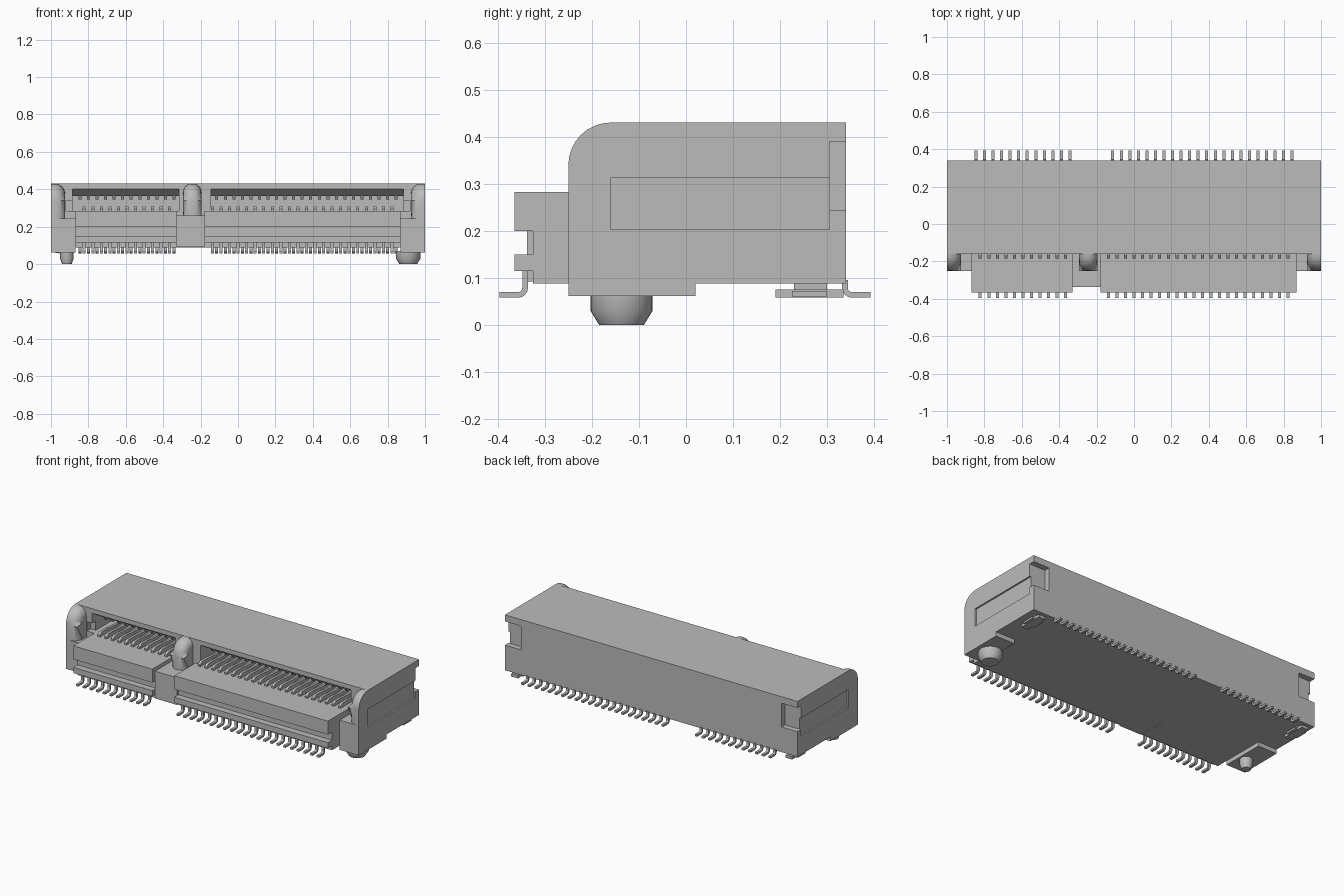
import bpy, bmesh, math

if "Cube" in bpy.data.objects:
    bpy.data.objects.remove(bpy.data.objects["Cube"], do_unlink=True)

grey = bpy.data.materials.new("light_grey")
grey.use_nodes = True
COLOUR = (0.5, 0.5, 0.5, 1)
grey.diffuse_color = COLOUR
grey.node_tree.nodes["Principled BSDF"].inputs["Base Color"].default_value = COLOUR


def finish(bm, name):
    bmesh.ops.recalc_face_normals(bm, faces=bm.faces)
    me = bpy.data.meshes.new(name)
    bm.to_mesh(me)
    bm.free()
    me.materials.append(grey)
    ob = bpy.data.objects.new(name, me)
    bpy.context.collection.objects.link(ob)
    return ob


def add_prism(bm, profile, x0, x1):
    """Extrude a (y, z) outline from x0 to x1."""
    a = [bm.verts.new((x0, y, z)) for y, z in profile]
    b = [bm.verts.new((x1, y, z)) for y, z in profile]
    n = len(a)
    bm.faces.new(a)
    bm.faces.new(b[::-1])
    for i in range(n):
        bm.faces.new((a[i], b[i], b[(i + 1) % n], a[(i + 1) % n]))


def rect(y0, y1, z0, z1):
    return [(y0, z0), (y1, z0), (y1, z1), (y0, z1)]


def prisms(name, items):
    bm = bmesh.new()
    for profile, x0, x1 in items:
        add_prism(bm, profile, x0, x1)
    return finish(bm, name)


def smooth(ob):
    bpy.ops.object.select_all(action='DESELECT')
    ob.select_set(True)
    bpy.context.view_layer.objects.active = ob
    bpy.ops.object.shade_smooth_by_angle(angle=math.radians(35))


def cut(ob, items):
    """Subtract prisms one after the other and remove the helpers."""
    for item in items:
        tool = prisms("cutter", [item])
        tool.hide_render = True
        mod = ob.modifiers.new("cut", 'BOOLEAN')
        mod.operation, mod.solver, mod.object = 'DIFFERENCE', 'EXACT', tool
        bpy.ops.object.select_all(action='DESELECT')
        bpy.context.view_layer.objects.active = ob
        ob.select_set(True)
        bpy.ops.object.modifier_apply(modifier=mod.name)
        bpy.data.objects.remove(tool, do_unlink=True)


# Main housing with card slot, side panels and rear corner notches
housing = prisms("housing", [(rect(-0.16, 0.34, 0.088, 0.43), -1, 1)])
slot = [(-0.2, 0.283), (0.12, 0.283), (0.12, 0.365), (-0.1, 0.365), (-0.16, 0.402), (-0.2, 0.402)]
mouth = rect(-0.2, -0.125, 0.2831, 0.34)
cuts = [(slot, -0.885, -0.315), (slot, -0.145, 0.885),
        (mouth, -0.92, -0.8), (mouth, 0.8, 0.92)]
for s in (-1, 1):
    for prof, inner in ((rect(0.305, 0.36, 0.243, 0.39), 0.89),
                        (rect(-0.159, 0.305, 0.203, 0.313), 0.99)):
        cuts.append((prof, min(s * inner, s * 1.1), max(s * inner, s * 1.1)))
cut(housing, cuts)

# Front tongue with stepped lip, split by a lower bridge
tongue = [(-0.16, 0.088), (-0.325, 0.088), (-0.325, 0.115), (-0.365, 0.115),
          (-0.365, 0.15), (-0.325, 0.15), (-0.325, 0.2), (-0.365, 0.2),
          (-0.365, 0.283), (-0.16, 0.283)]
prisms("tongue", [(tongue, -0.87, -0.33), (tongue, -0.18, 0.87)])
prisms("bridge", [(rect(-0.338, -0.16, 0.092, 0.26), -0.33, -0.18)])

# End blocks and standoff feet
for s, side in ((-1, "right"), (1, "left")):
    x0, x1 = sorted((s * 0.87, s))
    prisms("end_block_" + side, [(rect(-0.25, -0.16, 0.088, 0.245), x0, x1)])
    prisms("foot_" + side, [(rect(-0.25, 0.02, 0.062, 0.088), x0, x1)])


# Rounded guide posts
def post(name, x0, x1, z0, round_sides, r):
    arc = [(-0.16 - 0.09 * math.sin(t), 0.34 + 0.09 * math.cos(t))
           for t in [i * math.pi / 16 for i in range(9)]]
    prof = [(-0.16, z0)] + arc + [(-0.25, z0)]
    bm = bmesh.new()
    add_prism(bm, prof, x0, x1)

    def on_rim(e):
        a, b = e.verts
        return any(abs(a.co.x - x) < 1e-5 and abs(b.co.x - x) < 1e-5 for x in round_sides) \
            and not (abs(a.co.z - z0) < 1e-5 and abs(b.co.z - z0) < 1e-5) \
            and not (a.co.y > -0.161 and b.co.y > -0.161)
    bmesh.ops.bevel(bm, geom=[e for e in bm.edges if on_rim(e)], offset=r,
                    segments=6, profile=0.5, affect='EDGES', clamp_overlap=True)
    smooth(finish(bm, name))


post("guide_post_right", -1, -0.925, 0.245, [-0.925], 0.055)
post("guide_post_left", 0.925, 1, 0.245, [0.925], 0.055)
post("key_post", -0.293, -0.196, 0.26, [-0.293, -0.196], 0.046)

# Tapered locating pegs
for name, x, r in (("peg_right", -0.915, 0.036), ("peg_left", 0.91, 0.066)):
    bm = bmesh.new()
    rings = []
    for rad, z in ((r * 0.72, 0), (r, 0.03), (r, 0.07)):
        rings.append([bm.verts.new((x + rad * math.cos(i * math.pi / 16),
                                    -0.137 + rad * math.sin(i * math.pi / 16), z))
                      for i in range(32)])
    bm.faces.new(rings[0])
    bm.faces.new(rings[2])
    for lo, hi in zip(rings, rings[1:]):
        for i in range(32):
            j = (i + 1) % 32
            bm.faces.new((lo[i], lo[j], hi[j], hi[i]))
    smooth(finish(bm, name))

# Solder clips under the rear corners
for s, side in ((-1, "right"), (1, "left")):
    items = []
    for prof, a, b in ((rect(0.19, 0.335, 0.058, 0.075), 0.915, 0.96),
                       (rect(0.225, 0.3, 0.06, 0.072), 0.9, 0.975),
                       (rect(0.23, 0.3, 0.072, 0.09), 0.92, 0.955)):
        items.append((prof, min(s * a, s * b), max(s * a, s * b)))
    prisms("solder_clip_" + side, items)

# Contact positions: two staggered rows with the key gap left out
PITCH = 0.02285
front_x = [-0.845 + PITCH * (n - 1) for n in range(2, 75, 2) if not 24 <= n <= 31]
back_x = [-0.845 + PITCH * (n - 1) for n in range(1, 76, 2) if not 24 <= n <= 31]


def tail(y, sign, top):
    """Bent solder tail outline: vertical leg, curve, flat foot."""
    t, r, end = 0.012, 0.02, 0.06
    pts = [(y, top)]
    arcs = [i * math.pi / 8 for i in range(5)]
    pts += [(y + sign * r * (1 - math.cos(a)), 0.058 + r * (1 - math.sin(a))) for a in arcs]
    pts += [(y + sign * end, 0.058), (y + sign * end, 0.058 + t)]
    pts += [(y + sign * (r - (r - t) * math.cos(a)), 0.058 + r - (r - t) * math.sin(a))
            for a in reversed(arcs)]
    return pts + [(y + sign * t, top)]


W = 0.008
prisms("front_solder_tails", [(tail(-0.336, -1, 0.12), x - W, x + W) for x in front_x])
prisms("rear_solder_tails", [(tail(0.332, 1, 0.095), x - W, x + W) for x in back_x])

# Spring contacts inside the slot
lower = [(-0.185, 0.28), (0.1, 0.28), (0.1, 0.29), (-0.12, 0.308), (-0.165, 0.308), (-0.185, 0.295)]
upper = [(-0.1, 0.37), (-0.085, 0.345), (-0.06, 0.345), (0.1, 0.36), (0.1, 0.37)]
prisms("lower_contacts", [(lower, x - W, x + W) for x in front_x])
prisms("upper_contacts", [(upper, x - W, x + W) for x in back_x])
